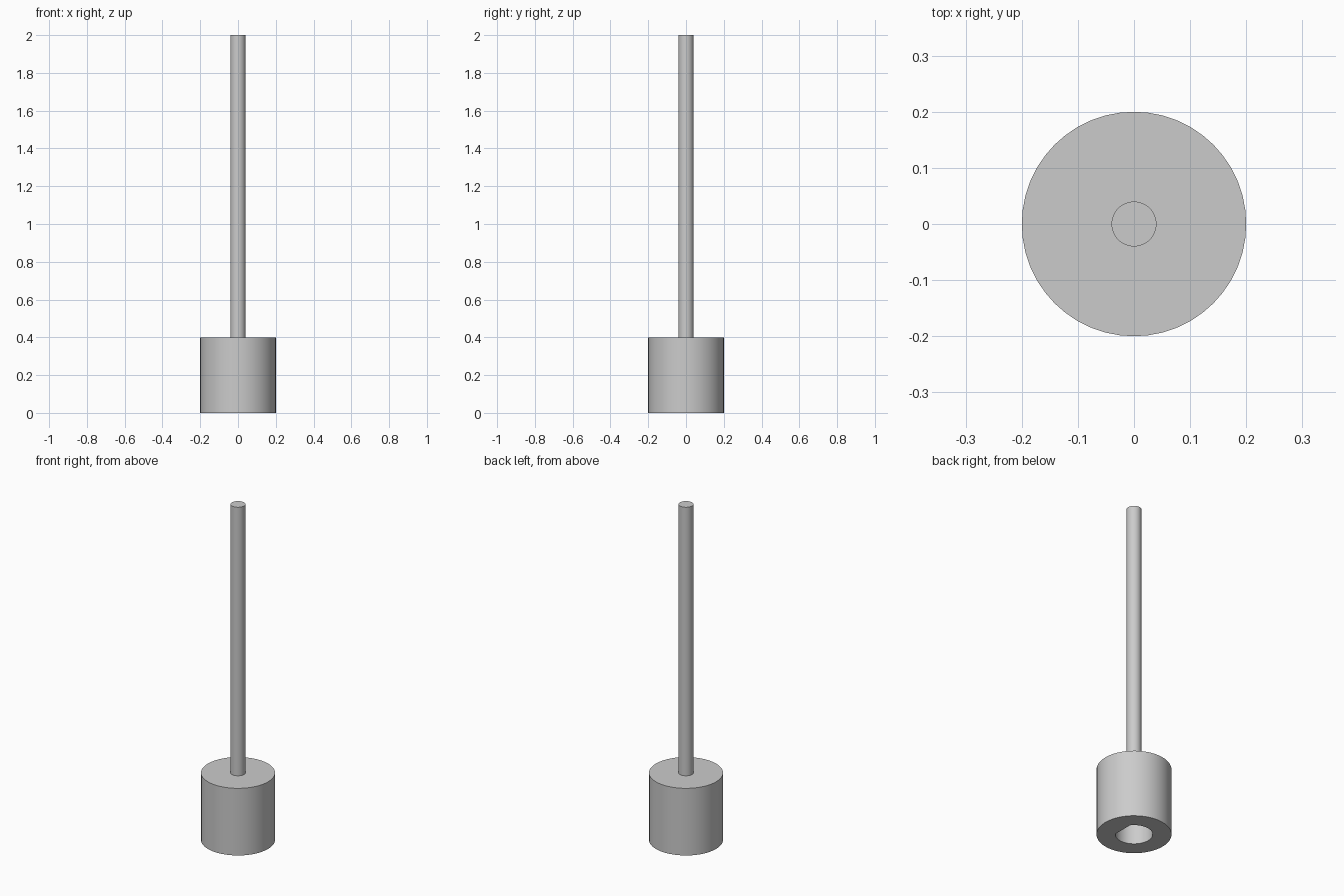
import bpy
import bmesh
import math

cube = bpy.data.objects.get("Cube")
if cube:
    bpy.data.objects.remove(cube, do_unlink=True)

SIDES = 48
HUB_RADIUS = 0.2
BORE_RADIUS = 0.1
ROD_RADIUS = 0.04
FLAT_DISTANCE = BORE_RADIUS * math.cos(math.radians(37.5))

grey = bpy.data.materials.new("plain grey")
grey.use_nodes = True
colour = (0.6, 0.6, 0.6, 1)
grey.diffuse_color = colour
grey.node_tree.nodes["Principled BSDF"].inputs["Base Color"].default_value = colour


def finish(obj):
    """Apply the material and smooth the round walls."""
    obj.data.materials.clear()
    obj.data.materials.append(grey)
    bpy.ops.object.select_all(action="DESELECT")
    obj.select_set(True)
    bpy.context.view_layer.objects.active = obj
    bpy.ops.object.shade_smooth_by_angle(angle=math.radians(30))


def cylinder(name, radius, bottom, top):
    bpy.ops.mesh.primitive_cylinder_add(
        vertices=SIDES, radius=radius, depth=top - bottom,
        location=(0, 0, (bottom + top) / 2))
    obj = bpy.context.object
    obj.name = name
    finish(obj)


def bore_radius(angle):
    """Round bore with one flat on the +x side."""
    c = math.cos(angle)
    return min(BORE_RADIUS, FLAT_DISTANCE / c) if c > 0 else BORE_RADIUS


def bored_collar(name, bottom, top):
    bm = bmesh.new()

    def ring(radius_at, z):
        angles = [math.tau * i / SIDES for i in range(SIDES)]
        return [bm.verts.new((radius_at(a) * math.cos(a),
                              radius_at(a) * math.sin(a), z)) for a in angles]

    # Outer wall, underside, bore wall and upper face as a closed loop of rings
    rings = [ring(lambda a: HUB_RADIUS, top), ring(lambda a: HUB_RADIUS, bottom),
             ring(bore_radius, bottom), ring(bore_radius, top)]
    for k, first in enumerate(rings):
        second = rings[(k + 1) % len(rings)]
        for i in range(SIDES):
            j = (i + 1) % SIDES
            bm.faces.new((first[i], second[i], second[j], first[j]))
    bmesh.ops.recalc_face_normals(bm, faces=bm.faces[:])
    mesh = bpy.data.meshes.new(name)
    bm.to_mesh(mesh)
    bm.free()
    obj = bpy.data.objects.new(name, mesh)
    bpy.context.collection.objects.link(obj)
    finish(obj)


# Hub: a bored lower half under a solid upper half
bored_collar("lower_hub", 0, 0.2)
cylinder("upper_hub", HUB_RADIUS, 0.2, 0.4)

# Long thin rod standing on the hub
cylinder("rod", ROD_RADIUS, 0.4, 2)
